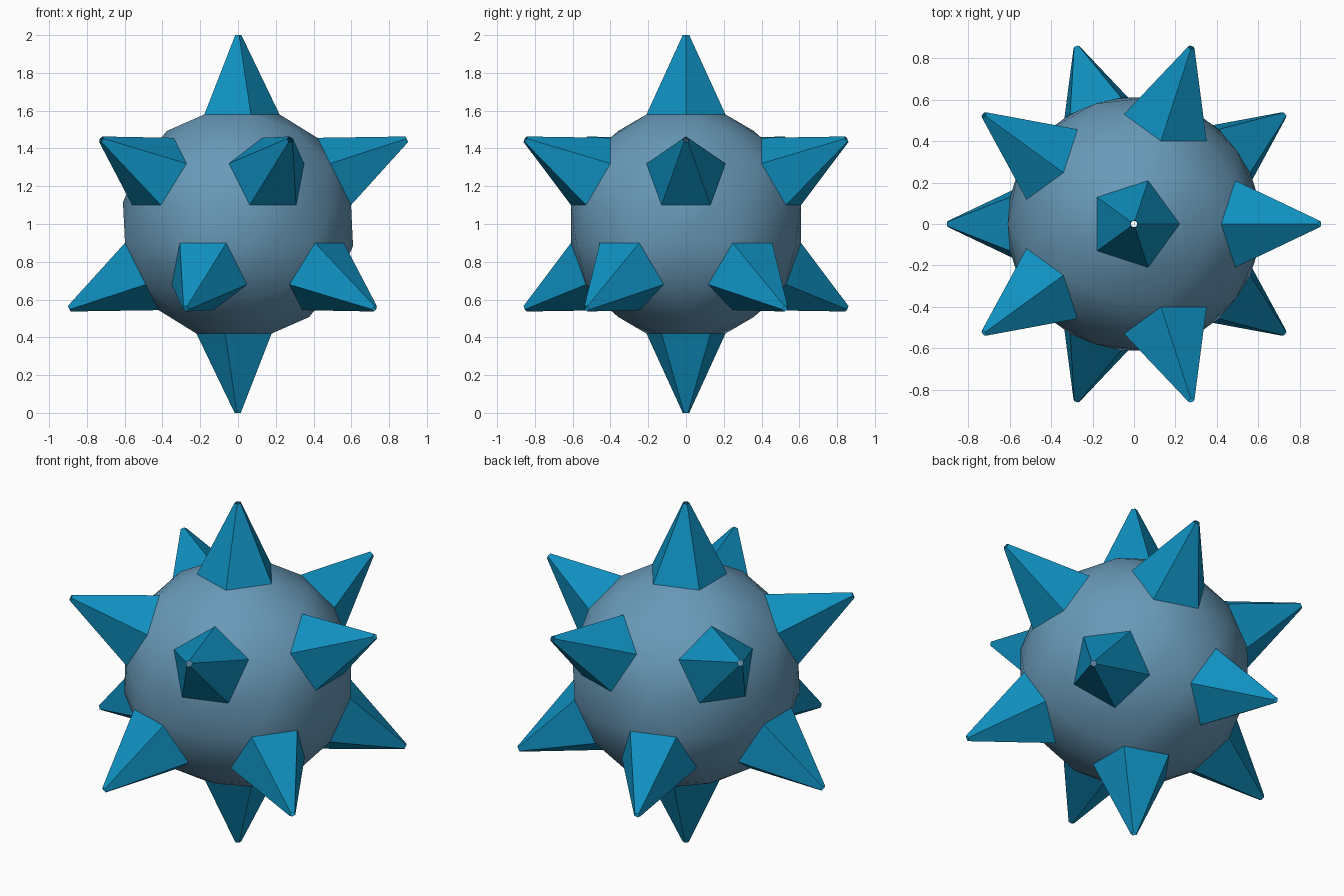
import bpy, bmesh, math
from itertools import combinations
from mathutils import Vector

if "Cube" in bpy.data.objects:
    bpy.data.objects.remove(bpy.data.objects["Cube"])

CENTRE = Vector((0, 0, 1))
BASE_H, BASE_R = 0.58, 0.22      # pentagon base of each spike
TIP_H, TIP_R = 1.0, 0.018        # tiny open tip
BULGE = 0.62                     # body radius between spikes


def material(name, rgb):
    m = bpy.data.materials.new(name)
    m.diffuse_color = (*rgb, 1)
    m.use_nodes = True
    m.node_tree.nodes["Principled BSDF"].inputs["Base Color"].default_value = m.diffuse_color
    return m


def finish(bm, name, mat, smooth):
    bmesh.ops.remove_doubles(bm, verts=bm.verts, dist=1e-4)
    for f in bm.faces:
        if f.normal.dot(f.calc_center_median() - CENTRE) < 0:
            f.normal_flip()
        f.smooth = smooth
    me = bpy.data.meshes.new(name)
    bm.to_mesh(me)
    bm.free()
    me.materials.append(mat)
    ob = bpy.data.objects.new(name, me)
    bpy.context.collection.objects.link(ob)
    return ob


def face(bm, pts):
    f = bm.faces.new([bm.verts.new(p) for p in pts])
    f.normal_update()


# Twelve spike directions: poles plus two staggered rings of five
S = 1 / math.sqrt(5)
dirs = [Vector((0, 0, 1)), Vector((0, 0, -1))]
for k in range(5):
    a = math.radians(72 * k)
    d = Vector((2 * S * math.cos(a), 2 * S * math.sin(a), S))
    dirs += [d, -d]


def near(i, j):
    return i != j and dirs[i].dot(dirs[j]) > 0.4


def toward(i, j):
    d = dirs[i]
    return (dirs[j] - d * dirs[j].dot(d)).normalized()


def base(i, j):
    return CENTRE + dirs[i] * BASE_H + toward(i, j) * BASE_R


def tip(i, j):
    return CENTRE + dirs[i] * TIP_H + toward(i, j) * TIP_R


# Round body: a domed hexagon between every three neighbouring spikes
bm = bmesh.new()
for i, j, k in combinations(range(12), 3):
    if near(i, j) and near(j, k) and near(i, k):
        ring = [base(i, j), base(j, i), base(j, k), base(k, j), base(k, i), base(i, k)]
        mid = CENTRE + (dirs[i] + dirs[j] + dirs[k]).normalized() * BULGE
        for n in range(6):
            face(bm, [ring[n], ring[(n + 1) % 6], mid])
finish(bm, "body", material("steel_blue", (0.14, 0.32, 0.48)), True)

# Spikes: five flat sides each, open at the tip
bm = bmesh.new()
for i in range(12):
    for j, k in combinations([n for n in range(12) if near(i, n)], 2):
        if near(j, k):
            face(bm, [base(i, j), base(i, k), tip(i, k), tip(i, j)])
finish(bm, "spikes", material("bright_blue", (0.005, 0.28, 0.53)), False)
